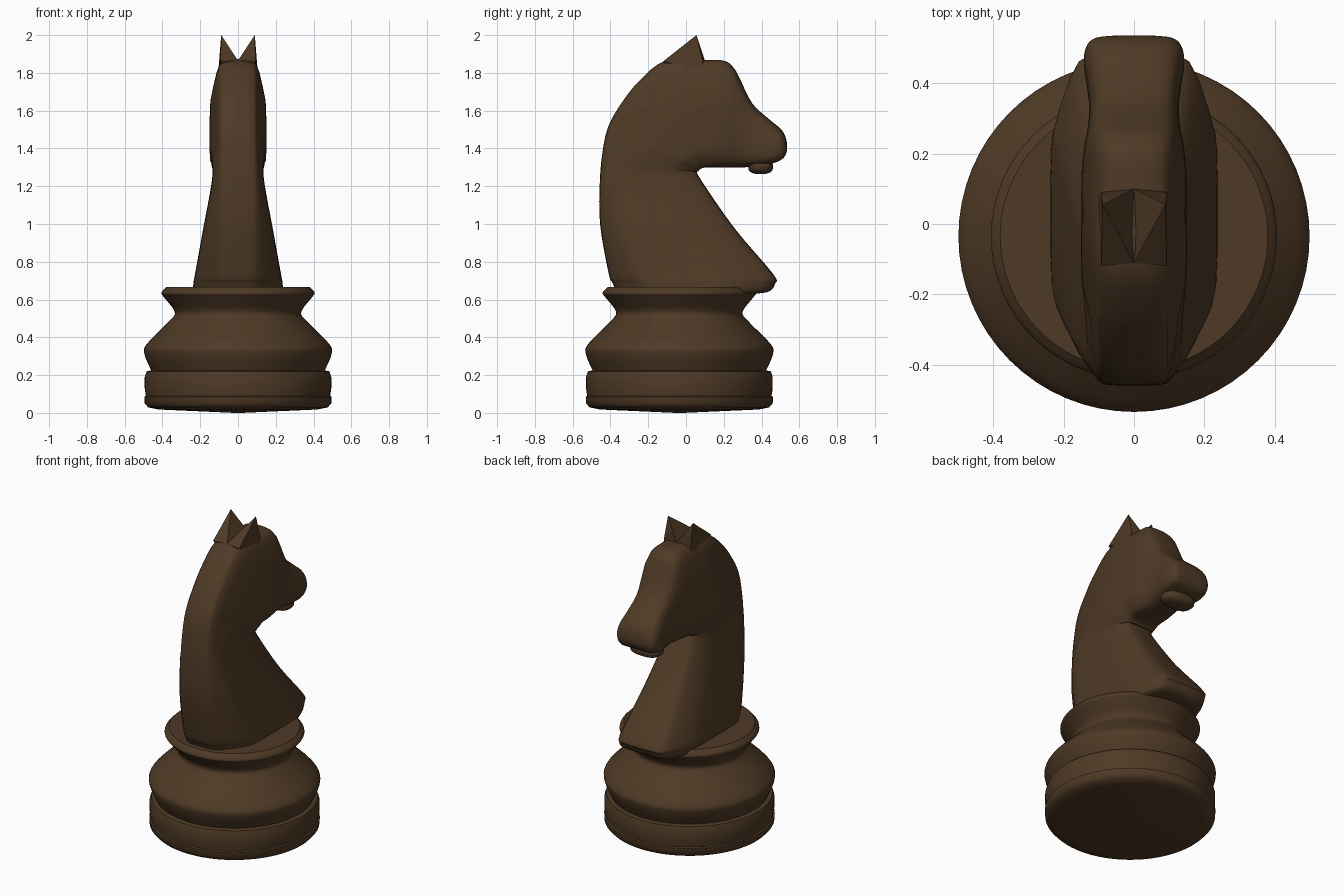
import bpy, bmesh, math
from mathutils import Vector

if "Cube" in bpy.data.objects:
    bpy.data.objects.remove(bpy.data.objects["Cube"])

wood = bpy.data.materials.new("dark walnut")
wood.diffuse_color = (0.078, 0.042, 0.019, 1)
wood.use_nodes = True
wood.node_tree.nodes["Principled BSDF"].inputs["Base Color"].default_value = wood.diffuse_color


def finish(bm, name, angle):
    bmesh.ops.recalc_face_normals(bm, faces=bm.faces)
    me = bpy.data.meshes.new(name)
    bm.to_mesh(me)
    bm.free()
    ob = bpy.data.objects.new(name, me)
    bpy.context.collection.objects.link(ob)
    me.materials.append(wood)
    bpy.ops.object.select_all(action='DESELECT')
    ob.select_set(True)
    bpy.context.view_layer.objects.active = ob
    bpy.ops.object.shade_smooth_by_angle(angle=math.radians(angle))
    return ob


def skin(rings):
    bm = bmesh.new()
    vs = [[bm.verts.new(p) for p in r] for r in rings]
    n = len(vs[0])
    for a, b in zip(vs, vs[1:]):
        for i in range(n):
            j = (i + 1) % n
            bm.faces.new((a[i], a[j], b[j], b[i]))
    bm.faces.new(vs[0])
    bm.faces.new(vs[-1])
    return bm


def spline(rows, steps):
    # Catmull-Rom through rows of numbers
    out = []
    for i in range(len(rows) - 1):
        p0, p1 = rows[max(i - 1, 0)], rows[i]
        p2, p3 = rows[i + 1], rows[min(i + 2, len(rows) - 1)]
        for k in range(steps):
            t = k / steps
            out.append([0.5 * (2 * b + (c - a) * t + (2 * a - 5 * b + 4 * c - d) * t * t
                               + (3 * b - a - 3 * c + d) * t ** 3)
                        for a, b, c, d in zip(p0, p1, p2, p3)])
    return out + [list(rows[-1])]


# Turned base: foot ring, then bulb and collar, centred a little behind the origin
CY, SIDES = -0.035, 64


def turned(name, prof):
    rings = [[(r * math.cos(2 * math.pi * i / SIDES), CY + r * math.sin(2 * math.pi * i / SIDES), z)
              for i in range(SIDES)] for r, z in prof]
    return finish(skin(rings), name, 40)


turned("foot_ring", [(0.02, 0), (0.42, 0.018), (0.475, 0.029), (0.494, 0.05),
                     (0.496, 0.085), (0.488, 0.09), (0.494, 0.13),
                     (0.494, 0.19), (0.484, 0.22), (0.46, 0.225), (0.3, 0.225)])
turned("bulb_and_collar", spline(
    [(0.458, 0.222), (0.495, 0.31), (0.483, 0.365), (0.365, 0.485),
     (0.335, 0.535), (0.392, 0.612), (0.406, 0.636), (0.38, 0.667)], 4) + [(0.02, 0.669)])

# Neck and head: cross-sections running from the mane side to the throat side
# mane y, z, throat y, z, half width
SECTIONS = [
    (-.34, .63, .36, .63, .238),
    (-.37, .65, .44, .643, .238),
    (-.39, .69, .472, .685, .236),
    (-.41, .74, .462, .735, .227),
    (-.455, 1.0, .255, .98, .181),
    (-.456, 1.23, .072, 1.245, .137),
    (-.44, 1.395, .066, 1.278, .14),
    (-.41, 1.52, .075, 1.29, .148),
    (-.345, 1.635, .09, 1.297, .15),
    (-.25, 1.755, .11, 1.30, .15),
    (-.11, 1.865, .13, 1.30, .15),
    (.09, 1.868, .16, 1.30, .149),
    (.20, 1.865, .20, 1.30, .144),
    (.25, 1.83, .235, 1.30, .138),
    (.28, 1.78, .26, 1.30, .132),
    (.35, 1.64, .31, 1.30, .127),
    (.44, 1.555, .36, 1.305, .134),
    (.505, 1.50, .40, 1.31, .142),
    (.53, 1.45, .435, 1.315, .14),
    (.535, 1.39, .47, 1.325, .125),
    (.518, 1.35, .495, 1.334, .1)]
# section number: start and end of the flat side, corner rounding
SHAPE = [(0, .22, .75, .12), (5, .16, .75, .12), (7, .5, .82, .08),
         (11, .38, .86, .15), (15, .26, .8, .24), (20, .22, .78, .25)]


def shape_at(t):
    for a, b in zip(SHAPE, SHAPE[1:]):
        if t <= b[0]:
            f = (t - a[0]) / (b[0] - a[0])
            return [p + (q - p) * f for p, q in zip(a[1:], b[1:])]


def section(row, t):
    by, bz, fy, fz, w = row
    s1, s2, cut = shape_at(t)
    half = [(0, min(.097, .72 * w)), (s1, w), (s2, w), (1, .68 * w)]
    ring = half + [(s, -x) for s, x in reversed(half)]
    for c in (cut, 0.25):           # corner cutting
        ring = [(a[0] + (b[0] - a[0]) * k, a[1] + (b[1] - a[1]) * k)
                for a, b in zip(ring, ring[1:] + ring[:1]) for k in (c, 1 - c)]
    return [(x, by + (fy - by) * s, bz + (fz - bz) * s) for s, x in ring]


STEPS = 4
finish(skin([section(r, i / STEPS) for i, r in enumerate(spline(SECTIONS, STEPS))]),
       "neck_and_head", 40)

# Lower lip
bm = bmesh.new()
bmesh.ops.create_uvsphere(bm, u_segments=32, v_segments=16, radius=1)
for v in bm.verts:
    sq = [math.copysign(abs(c) ** 0.75, c) for c in v.co]
    v.co = Vector((0.105 * sq[0], 0.395 + 0.066 * sq[1], 1.305 + 0.041 * sq[2]))
finish(bm, "lower_lip", 40)

# Ears: two hulls meeting in a V notch
for side, name in ((1, "right_ear"), (-1, "left_ear")):
    bm = bmesh.new()
    for x, y, z in [(0, -.11, 1.866), (0, .10, 1.866), (.093, -.12, 1.862), (.094, .09, 1.862),
                    (.089, .055, 2.0), (0, -.1, 1.8), (0, .09, 1.8), (.105, .08, 1.8)]:
        bm.verts.new((side * x, y, z))
    bmesh.ops.convex_hull(bm, input=bm.verts)
    bmesh.ops.delete(bm, geom=[v for v in bm.verts if not v.link_faces], context='VERTS')
    finish(bm, name, 30)
